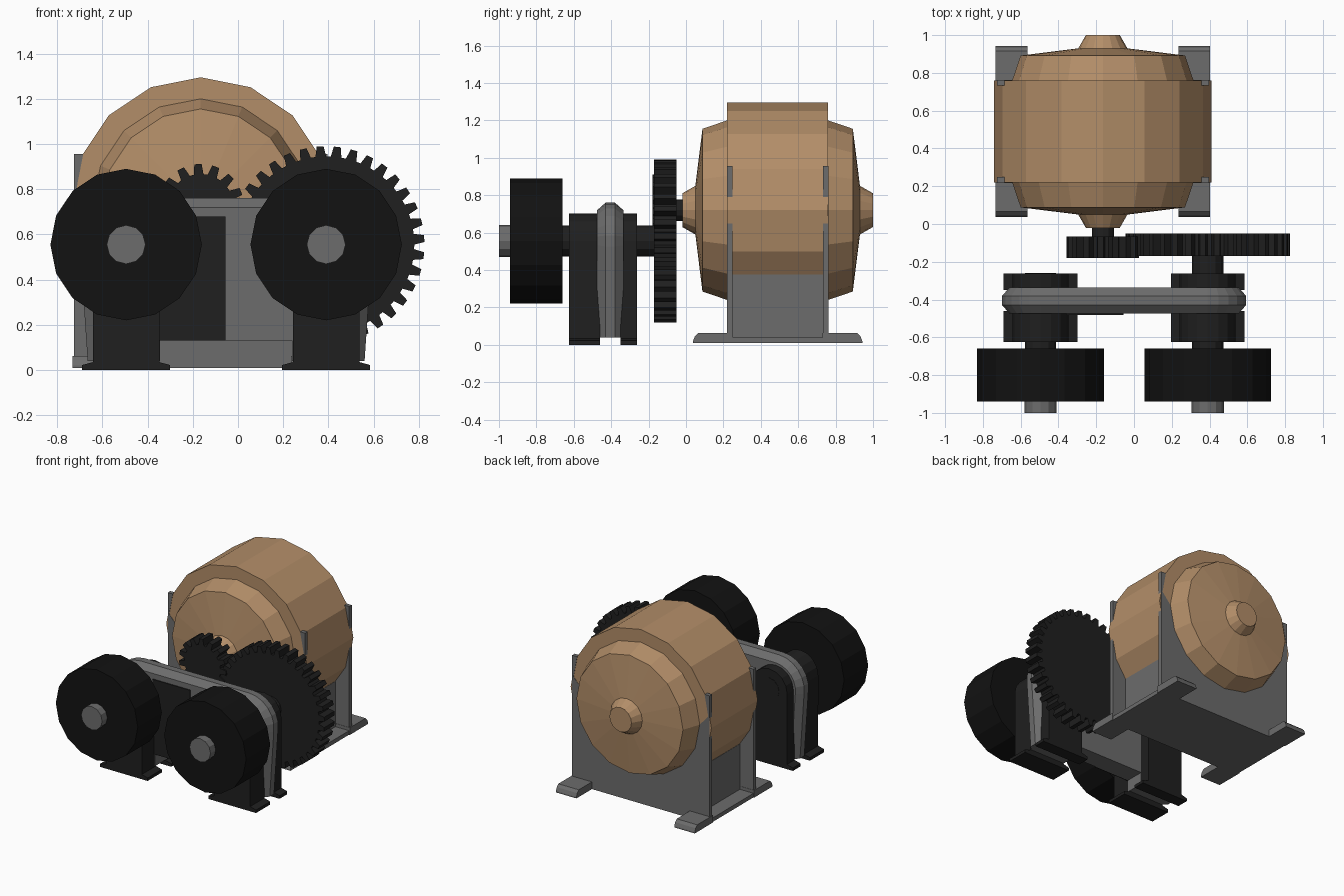
import bpy, bmesh
from math import sin, cos, pi, radians

if "Cube" in bpy.data.objects:
    bpy.data.objects.remove(bpy.data.objects["Cube"])

MX, MZ = -0.165, 0.72          # motor axis
AX = (-0.495, 0.39)            # driven axles
AZ = 0.555


def material(name, rgb):
    m = bpy.data.materials.new(name)
    m.diffuse_color = (*rgb, 1)
    m.use_nodes = True
    m.node_tree.nodes["Principled BSDF"].inputs["Base Color"].default_value = m.diffuse_color
    return m


COPPER = material("copper_paint", (0.45, 0.27, 0.14))
BLACK = material("black_rubber", (0.006, 0.006, 0.006))
DARK = material("dark_iron", (0.014, 0.014, 0.014))
GREY = material("grey_steel", (0.15, 0.15, 0.15))


def loft(name, layers, mat):
    """Join equal-length xz outlines given as (y, outline), and cap both ends."""
    bm = bmesh.new()
    rings = [[bm.verts.new((x, y, z)) for x, z in pts] for y, pts in layers]
    n = len(rings[0])
    for a, b in zip(rings, rings[1:]):
        for i in range(n):
            j = (i + 1) % n
            bm.faces.new((a[i], a[j], b[j], b[i]))
    bm.faces.new(rings[0])
    bm.faces.new(rings[-1])
    bmesh.ops.recalc_face_normals(bm, faces=bm.faces)
    me = bpy.data.meshes.new(name)
    bm.to_mesh(me)
    bm.free()
    ob = bpy.data.objects.new(name, me)
    bpy.context.collection.objects.link(ob)
    me.materials.append(mat)
    return ob


def prism(name, pts, y0, y1, mat):
    return loft(name, [(y0, pts), (y1, pts)], mat)


def circle(x, z, r, n=16):
    return [(x + r * sin(2 * pi * i / n), z + r * cos(2 * pi * i / n)) for i in range(n)]


def turned(name, x, z, profile, mat, n=16):
    return loft(name, [(y, circle(x, z, r, n)) for y, r in profile], mat)


def box(name, x0, x1, y0, y1, z0, z1, mat):
    return prism(name, [(x0, z0), (x1, z0), (x1, z1), (x0, z1)], y0, y1, mat)


def arc(x, z, r, a0, a1, n):
    return [(x + r * cos(radians(a0 + (a1 - a0) * i / n)),
             z + r * sin(radians(a0 + (a1 - a0) * i / n))) for i in range(n + 1)]


def gear(name, x, z, r, depth, teeth, y0, y1, phase=0.0):
    pts = []
    for i in range(teeth):
        for f, rad in ((0, r - depth), (0.3, r - depth), (0.45, r), (0.85, r)):
            a = 2 * pi * (i + f + phase) / teeth
            pts.append((x + rad * sin(a), z + rad * cos(a)))
    return prism(name, pts, y0, y1, DARK)


# Motor body: stator ring and turned end bells with hubs
turned("stator", MX, MZ, [(0.22, 0.575), (0.76, 0.575)], COPPER)
turned("end_bells", MX, MZ, [(-0.02, 0.09), (0.05, 0.13), (0.088, 0.435), (0.22, 0.48),
                             (0.76, 0.48), (0.892, 0.435), (0.93, 0.13), (1.0, 0.09)], COPPER)

# Motor cradle: two end plates cut around the bell, centre box, floor and feet
half = [(0.561, 0.01), (0.561, 0.955), (0.52, 0.955), (0.55, 0.80), (0.48, 0.72),
        (0.443, 0.536), (0.339, 0.381), (0.184, 0.277)]
plate = [(MX + x, z) for x, z in half] + [(MX, 0.24)] + [(MX - x, z) for x, z in reversed(half)]
for name, y in (("front_cradle_plate", 0.218), ("back_cradle_plate", 0.732)):
    prism(name, plate, y, y + 0.03, GREY)
box("cradle_box", MX - 0.45, MX + 0.45, 0.24, 0.74, 0.02, 0.375, GREY)
box("cradle_floor", MX - 0.561, MX + 0.561, 0.22, 0.76, 0.01, 0.04, GREY)
for s in (-1, 1):
    xa, xb = sorted((MX + s * 0.40, MX + s * 0.567))
    for name, y0, d in (("front_foot", 0.22, -1), ("back_foot", 0.76, 1)):
        def foot(h): return [(xa, 0.01), (xb, 0.01), (xb, h), (xa, h)]
        loft(name, [(y0 - d * 0.03, foot(0.063)), (y0 + d * 0.155, foot(0.063)),
                    (y0 + d * 0.173, foot(0.045)), (y0 + d * 0.183, foot(0.02))], GREY)

# Gears and motor shaft
turned("motor_shaft", MX, MZ, [(-0.17, 0.058), (0.0, 0.058)], DARK, 12)
gear("small_gear", MX, MZ, 0.192, 0.045, 15, -0.18, -0.065, 0.2)
gear("large_gear", AX[1], AZ, 0.435, 0.045, 36, -0.17, -0.05)

# Axles, rollers and bearing pedestals
for side, x, end in (("left", AX[0], -0.26), ("right", AX[1], -0.10)):
    turned(side + "_axle", x, AZ, [(-0.9, 0.083), (end, 0.083)], DARK, 12)
    turned(side + "_axle_end", x, AZ, [(-1.0, 0.086), (-0.9, 0.086)], GREY, 12)
    turned(side + "_roller", x, AZ, [(-0.94, 0.335), (-0.66, 0.335)], BLACK)
    ped = ([(x - 0.195, 0), (x + 0.195, 0), (x + 0.195, 0.022), (x + 0.147, 0.035)]
           + arc(x, AZ, 0.148, 0, 180, 8) + [(x - 0.147, 0.035), (x - 0.195, 0.022)])
    prism(side + "_front_pedestal", ped, -0.625, -0.46, DARK)
    prism(side + "_back_pedestal", ped, -0.35, -0.262, DARK)


# Drive cover: one shell arching over both axles, with a bevelled rim
def cover(r):
    a, b = AX
    return (arc(b, AZ, r, -8, 90, 6) + arc(a, AZ, r, 90, 188, 6)
            + [(a - r + 0.035, 0.04), (a + 0.15, 0.04), (a + 0.15, 0.13),
               (b - 0.15, 0.13), (b - 0.15, 0.04), (b + r - 0.035, 0.04)])


loft("drive_cover", [(-0.475, cover(0.165)), (-0.43, cover(0.205)),
                     (-0.38, cover(0.205)), (-0.335, cover(0.165))], GREY)
box("cover_panel", -0.36, -0.055, -0.482, -0.46, 0.13, 0.68, DARK)
